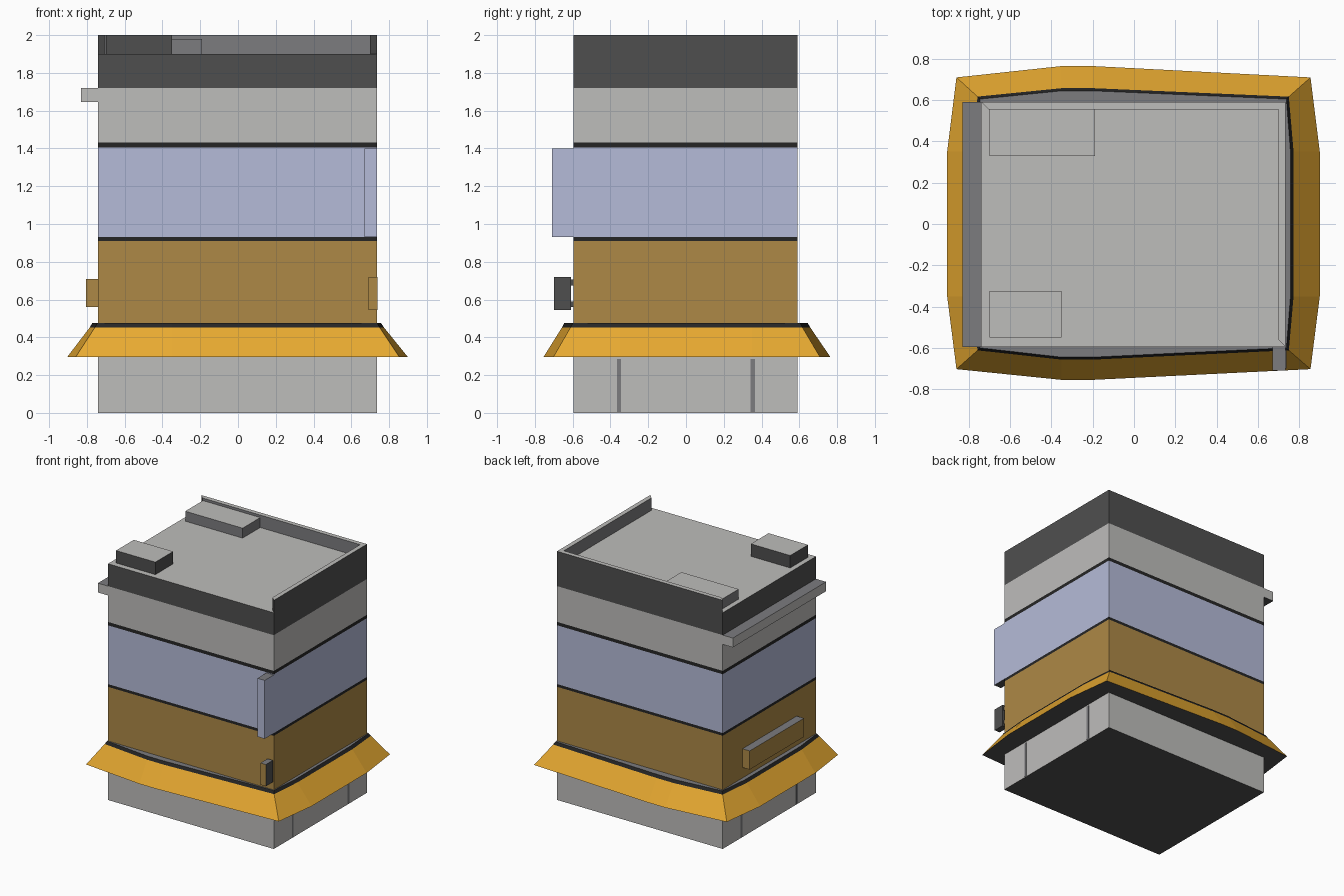
import bpy

if "Cube" in bpy.data.objects:
    bpy.data.objects.remove(bpy.data.objects["Cube"])

X0, X1, Y0, Y1 = -0.74, 0.735, -0.595, 0.59


def material(name, rgb):
    m = bpy.data.materials.new(name)
    lin = [(c / 255 / 12.92) if c < 10 else ((c / 255 + 0.055) / 1.055) ** 2.4 for c in rgb]
    m.diffuse_color = (*lin, 1)
    m.use_nodes = True
    m.node_tree.nodes["Principled BSDF"].inputs["Base Color"].default_value = m.diffuse_color
    return m


LIGHT = material("light_concrete", (190, 189, 187))
MID = material("medium_grey", (124, 124, 127))
CHAR = material("charcoal", (79, 79, 79))
BLACK = material("black_trim", (37, 37, 37))
LAV = material("lavender", (181, 187, 216))
BROWN = material("brown", (174, 137, 70))
ORANGE = material("orange_awning", (232, 170, 49))


def loft(name, loops, mats, bottom=None, top=None):
    """Join counter-clockwise loops from bottom to top, one material per step."""
    n = len(loops[0])
    verts = [p for l in loops for p in l]
    faces, fm = [], []
    for k in range(len(loops) - 1):
        for i in range(n):
            j = (i + 1) % n
            faces.append((k * n + i, k * n + j, k * n + n + j, k * n + n + i))
            fm.append(mats[k])
    if bottom:
        faces.append(tuple(reversed(range(n))))
        fm.append(bottom)
    if top:
        faces.append(tuple(range(len(verts) - n, len(verts))))
        fm.append(top)
    me = bpy.data.meshes.new(name)
    me.from_pydata(verts, [], faces)
    used = list(dict.fromkeys(fm))
    for m in used:
        me.materials.append(m)
    for p, m in zip(me.polygons, fm):
        p.material_index = used.index(m)
    ob = bpy.data.objects.new(name, me)
    bpy.context.collection.objects.link(ob)
    return ob


def rect(x0, x1, y0, y1, z):
    return [(x0, y0, z), (x1, y0, z), (x1, y1, z), (x0, y1, z)]


def box(name, x0, x1, y0, y1, z0, z1, side, bottom=None, top=None):
    return loft(name, [rect(x0, x1, y0, y1, z0), rect(x0, x1, y0, y1, z1)], [side],
                bottom or side, top or side)


def repaint(ob, mat, rule):
    """Give a material to the faces whose normal passes the rule."""
    ob.data.materials.append(mat)
    for p in ob.data.polygons:
        if rule(p.normal):
            p.material_index = len(ob.data.materials) - 1


# Stacked wall bands
bands = [("ground_floor", 0, 0.465, LIGHT), ("shop_front", 0.465, 0.91, BROWN),
         ("lower_trim", 0.91, 0.932, BLACK), ("middle_floor", 0.932, 1.405, LAV),
         ("upper_trim", 1.405, 1.432, BLACK), ("top_floor", 1.432, 1.72, LIGHT),
         ("roof_band", 1.72, 1.9, CHAR)]
for name, z0, z1, m in bands:
    loft(name, [rect(X0, X1, Y0, Y1, z0), rect(X0, X1, Y0, Y1, z1)], [m],
         CHAR if z0 == 0 else None, LIGHT if z1 == 1.9 else None)


# Flared awning around the building, bowed outward on each side
def bowed(x0, x1, y0, y1, bx0, bx1, by0, by1, z, s=0.35):
    pts = [(x0, y0), (-0.35, by0), (-0.2, by0), (x1, y0), (bx1, -s), (bx1, s),
           (x1, y1), (-0.2, by1), (-0.35, by1), (x0, y1), (bx0, s), (bx0, -s)]
    return [(x, y, z) for x, y in pts]


loft("awning", [
    bowed(X0, X1, Y0, Y1, X0, X1, Y0, Y1, 0.295),
    bowed(-0.86, 0.855, -0.703, 0.71, -0.905, 0.9, -0.755, 0.765, 0.295),
    bowed(-0.758, 0.75, -0.612, 0.617, -0.785, 0.773, -0.657, 0.658, 0.452),
    bowed(-0.745, 0.738, -0.6, 0.605, -0.772, 0.758, -0.645, 0.645, 0.475),
    bowed(X0, X1, Y0, Y1, X0, X1, Y0, Y1, 0.475)],
    [CHAR, ORANGE, BLACK, MID])

# L-shaped parapet with mitred ends on the back and right
t = 0.036
ell = [(X0, Y1), (X0 + t, Y1 - t), (X1 - t, Y1 - t), (X1 - t, Y0 + t), (X1, Y0), (X1, Y1)]
parapet = loft("parapet", [[(x, y, z) for x, y in ell] for z in (1.9, 2.0)], [CHAR], None, LIGHT)
repaint(parapet, MID, lambda n: n.x < -0.9 or n.y < -0.9)

# Roof units
box("roof_unit_front", -0.70, -0.35, -0.55, -0.325, 1.9, 2.0, CHAR, top=LIGHT)
box("roof_unit_back", -0.70, -0.19, 0.33, 0.554, 1.9, 1.98, MID, top=LIGHT)

# Ledge high on the left wall
box("left_ledge", -0.83, X0, Y0, Y1, 1.645, 1.72, LIGHT, CHAR, MID)

# Left wall sign
box("left_sign", -0.805, X0, -0.35, 0.34, 0.56, 0.71, BROWN, CHAR, MID)

# Tall blade sign on the front right corner
box("blade_sign", 0.67, X1, -0.71, Y0, 0.93, 1.40, LAV, CHAR, MID)

# Small hanging sign with two brackets
lamp = box("hanging_sign", 0.69, 0.738, -0.70, -0.61, 0.545, 0.72, CHAR, top=MID)
repaint(lamp, BROWN, lambda n: n.y < -0.9)
for z in (0.575, 0.69):
    box("sign_bracket", 0.70, 0.73, -0.61, Y0 + 0.005, z - 0.015, z + 0.015, CHAR)

# Thin grey joints on the side walls at ground level
for x in (X0, X1):
    for y in (-0.355, 0.353):
        box("wall_joint", x - 0.002, x + 0.002, y - 0.011, y + 0.011, 0.005, 0.285, MID)
